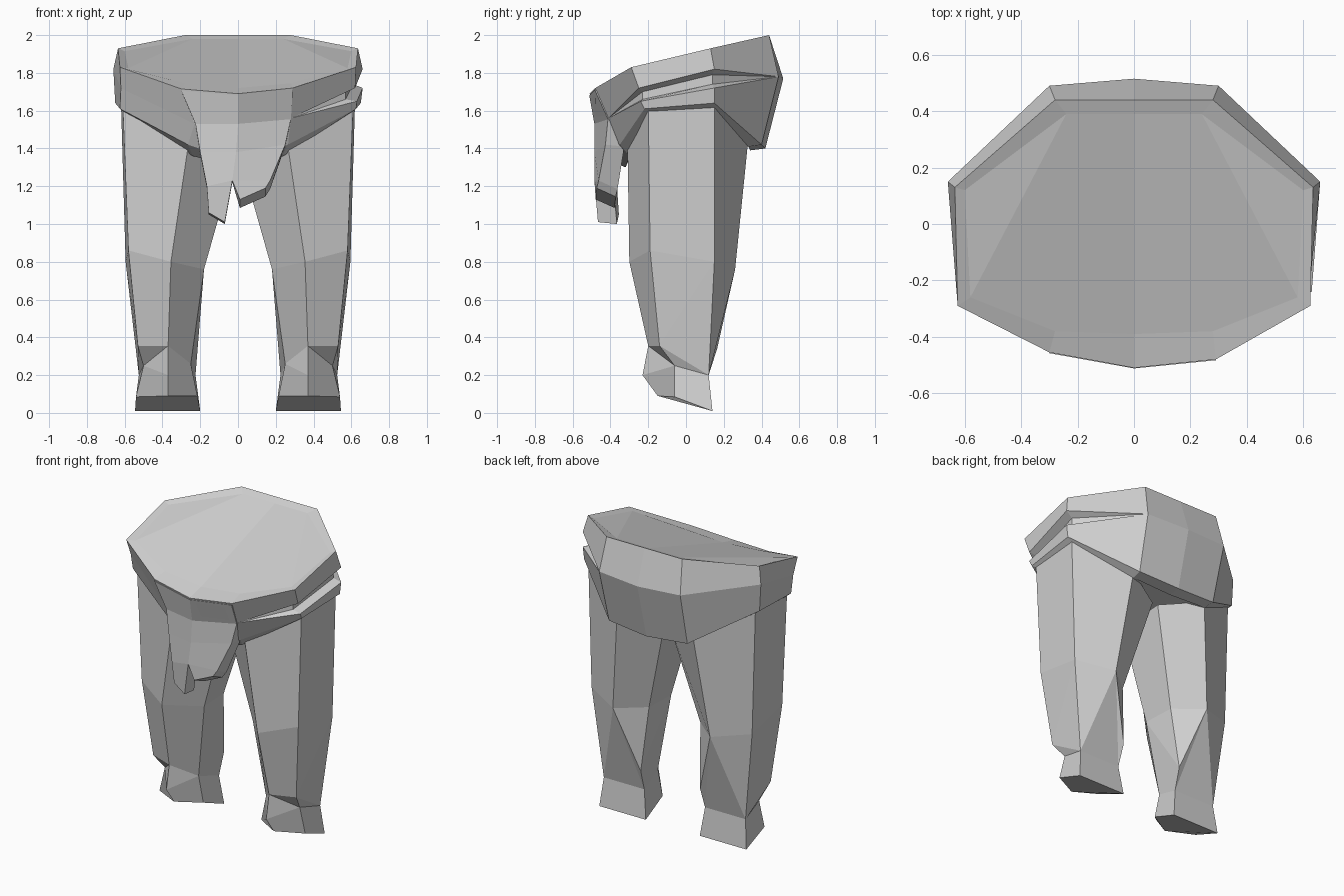
import bpy, bmesh

cloth = bpy.data.materials.new("grey cloth")
cloth.diffuse_color = (0.63, 0.63, 0.63, 1)


def make(name, verts, faces):
    """Mesh object with merged points and outward normals."""
    me = bpy.data.meshes.new(name)
    ob = bpy.data.objects.new(name, me)
    bpy.context.collection.objects.link(ob)
    bm = bmesh.new()
    vs = [bm.verts.new(v) for v in verts]
    for f in faces:
        bm.faces.new([vs[i] for i in f])
    bmesh.ops.remove_doubles(bm, verts=bm.verts, dist=0.0005)
    bmesh.ops.recalc_face_normals(bm, faces=bm.faces)
    bm.to_mesh(me)
    bm.free()
    me.materials.append(cloth)
    return ob


# Trouser legs with feet: outer front, front, inner front, inner back, back, outer back
leg = [
    (.61, -.20, 1.63), (.26, -.31, 1.44), (.01, -.12, 1.36), (.02, .20, 1.39), (.28, .33, 1.45), (.62, .15, 1.66),
    (.58, -.19, .86), (.355, -.30, .80), (.18, -.10, .76), (.19, .12, .76), (.36, .26, .76), (.595, .15, .80),
    # ankle: outer front, front, inner front, inner heel, outer heel
    (.50, -.06, .25), (.37, -.20, .355), (.25, -.06, .26), (.225, .12, .20), (.525, .12, .20),
    # instep, then sole
    (.37, -.23, .20), (.54, -.06, .085), (.37, -.15, .09), (.215, -.06, .09),
    (.20, .14, .01), (.545, .14, .01),
    # trouser hem outside, calf inside
    (.53, -.14, .355), (.22, .165, .34)]
leg_faces = [(i, (i + 1) % 6, 6 + (i + 1) % 6, 6 + i) for i in range(6)]
leg_faces += [
    (5, 4, 3, 2, 1, 0),
    (6, 7, 13, 23), (23, 13, 12), (7, 8, 14, 13), (8, 9, 24), (8, 24, 15, 14),
    (9, 10, 24), (10, 15, 24), (10, 16, 15), (10, 11, 16), (11, 6, 23), (11, 23, 16), (23, 12, 16),
    (12, 13, 17), (13, 14, 17), (12, 17, 19, 18), (17, 14, 20, 19), (14, 15, 21, 20),
    (15, 16, 22, 21), (16, 12, 18, 22), (18, 19, 20, 21, 22)]
for side, name in ((1, "right_leg"), (-1, "left_leg")):
    make(name, [(side * x, y, z) for x, y, z in leg], leg_faces)


# Waist and hips: half rings from back centre round to front centre
cap = [(0, .39, 1.98), (.24, .39, 1.98), (.60, .12, 1.915), (.58, -.26, 1.825), (.28, -.38, 1.745), (0, -.39, 1.72)]
rim = [(0, .44, 2), (.28, .44, 2), (.635, .13, 1.93), (.625, -.29, 1.83), (.29, -.48, 1.72), (0, -.51, 1.69)]
mid = [(0, .515, 1.77), (.30, .49, 1.78), (.66, .15, 1.82), (.62, -.25, 1.72), (.28, -.41, 1.56), (0, -.475, 1.53)]
low = [(0, .42, 1.40), (.29, .40, 1.42), (.65, .15, 1.64), (.625, -.22, 1.61), (.265, -.35, 1.42), (0, -.39, 1.33)]
hem = [(0, .34, 1.39), (.28, .33, 1.41), (.61, .14, 1.61), (.60, -.19, 1.59), (.24, -.30, 1.36), (0, -.32, 1.30)]
# Open fold between belt and lower band, on the right side only
fold = [[(.61, .14, 1.79), (.57, -.23, 1.70)],
        [(.61, .14, 1.74), (.57, -.23, 1.66)],
        [(.66, .15, 1.72), (.63, -.24, 1.65)]]


def full(half, right=None, left_front=None):
    """Mirror a half ring, then replace the right side or left front points."""
    r = list(half) + [(-x, y, z) for x, y, z in half[-2:0:-1]]
    if right:
        r[2:4] = right
    if left_front:
        r[6] = left_front
    return r


mid_left = (-.23, -.425, 1.53)
rings = [full(cap), full(rim, None, (-.30, -.455, 1.715)), full(mid, None, mid_left)]
rings += [full(mid, pair, mid_left) for pair in fold]
rings += [full(low), full(hem)]
n = len(rings[0])
verts = [p for r in rings for p in r]
faces = [(a * n + i, a * n + (i + 1) % n, (a + 1) * n + (i + 1) % n, (a + 1) * n + i)
         for a in range(len(rings) - 1) for i in range(n)]
# top: two side triangles and a middle strip; bottom: one face
faces += [(1, 2, 3), (7, 8, 9), (0, 1, 3, 4, 5), (0, 5, 6, 7, 9)]
faces.append(range(len(verts) - n, len(verts)))

# Merge the closed part of the fold by reusing points and skipping empty faces
index = {}
keys = [index.setdefault(tuple(round(c, 4) for c in v), len(index)) for v in verts]
clean = [list(dict.fromkeys(keys[i] for i in f)) for f in faces]
make("waist", list(index), [g for g in clean if len(g) > 2])


# Hanging front flap with two ragged points
def flap_y(x, z):
    if z > 1.6:
        return -.512 + abs(x) * (.1 if x > 0 else .18)
    return -.485 + max(0, abs(x) - .12) * .45 + max(0, 1.2 - z) * .1


front = [(-.30, 1.705), (0, 1.68), (.29, 1.71),
         (-.225, 1.53), (0, 1.53), (.28, 1.555),
         (-.20, 1.38), (-.01, 1.38), (.25, 1.42),
         (-.165, 1.20), (-.03, 1.23), (.17, 1.23),
         (-.155, 1.06), (-.07, 1.01), (.01, 1.13), (.145, 1.19)]
flap_faces = [(0, 1, 4, 3), (1, 2, 5, 4), (3, 4, 7, 6), (4, 5, 8, 7), (6, 7, 10, 9), (7, 8, 11, 10),
              (9, 10, 13, 12), (10, 11, 15, 14)]
m = len(front)
verts = [(x, flap_y(x, z), z) for x, z in front]
verts += [(x, y + .10, z - (.045 if z < 1.25 and x > 0 else .01)) for x, y, z in verts]
outline = [0, 1, 2, 5, 8, 11, 15, 14, 10, 13, 12, 9, 6, 3]
faces = flap_faces + [tuple(i + m for i in reversed(f)) for f in flap_faces]
faces += [(a, b, b + m, a + m) for a, b in zip(outline, outline[1:] + outline[:1])]
make("front_flap", verts, faces)
